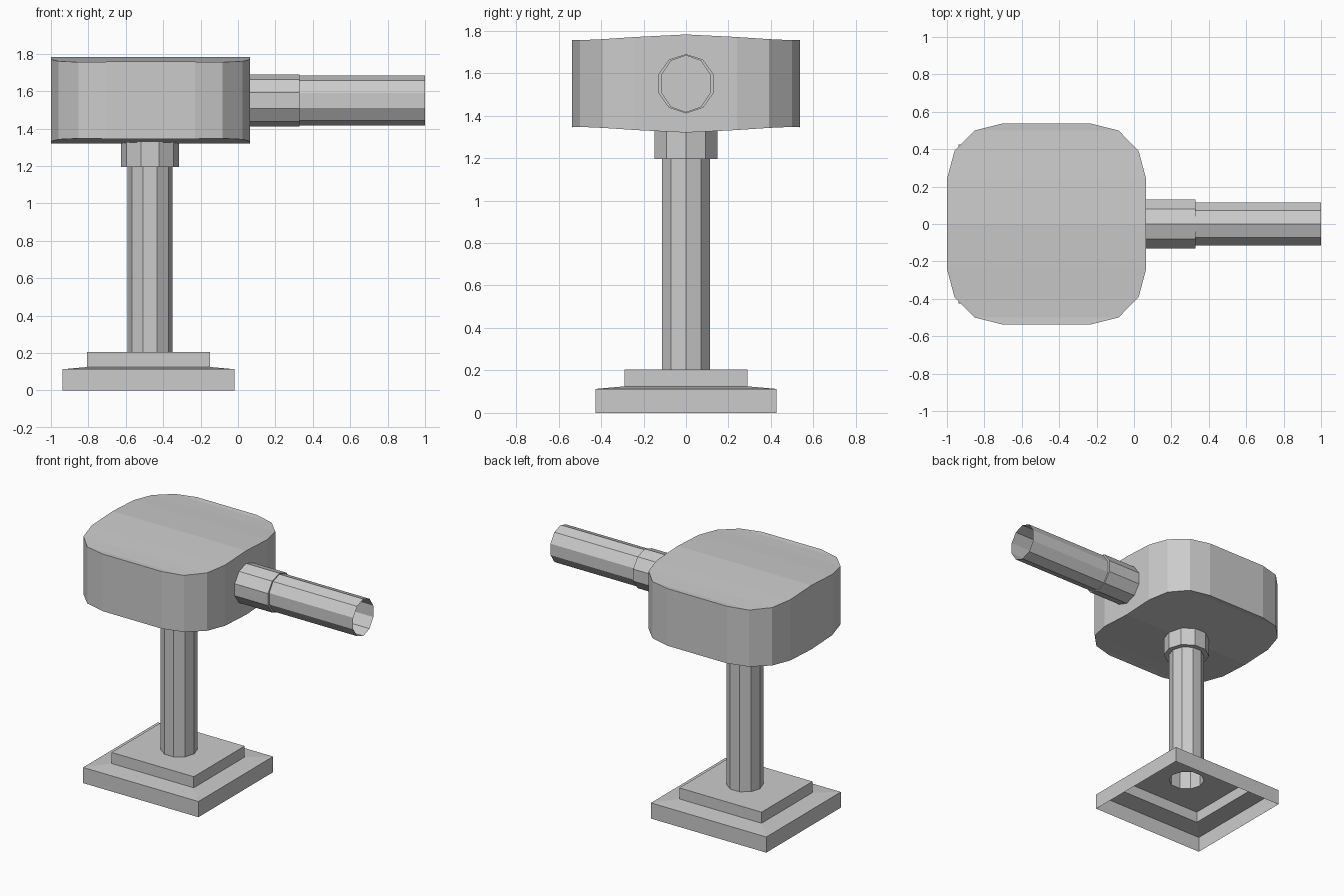
import bpy, bmesh
from math import cos, sin, pi

if "Cube" in bpy.data.objects:
    bpy.data.objects.remove(bpy.data.objects["Cube"])

CX = -0.47   # vertical axis of post
SIDES = 10


def finish(bm, name):
    bmesh.ops.recalc_face_normals(bm, faces=bm.faces[:])
    me = bpy.data.meshes.new(name)
    bm.to_mesh(me)
    bm.free()
    ob = bpy.data.objects.new(name, me)
    bpy.context.collection.objects.link(ob)
    return ob


def skin(bm, loops):
    """Join successive closed loops of points with quads; return vertex loops."""
    rings = [[bm.verts.new(p) for p in loop] for loop in loops]
    for a, b in zip(rings, rings[1:]):
        n = len(a)
        for i in range(n):
            j = (i + 1) % n
            bm.faces.new((a[i], a[j], b[j], b[i]))
    return rings


def decagon():
    return [(cos(2 * pi * i / SIDES), sin(2 * pi * i / SIDES)) for i in range(SIDES)]


# Post: open tube with a wider collar under the head
bm = bmesh.new()
skin(bm, [[(CX + r * c, r * s, z) for c, s in decagon()]
          for r, z in ((0.12, 0.205), (0.12, 1.195), (0.155, 1.195), (0.155, 1.33))])
finish(bm, "post")

# Spout: open horizontal tube with a wider sleeve next to the head
bm = bmesh.new()
skin(bm, [[(x, ry * s, 1.55 + rz * c) for c, s in decagon()]
          for x, ry, rz in ((0.06, 0.137, 0.14), (0.33, 0.137, 0.14),
                            (0.33, 0.121, 0.133), (1.0, 0.121, 0.133))])
finish(bm, "side_tube")

# Stepped base: hollow below, with a hole in the top where the post meets it
bm = bmesh.new()
tiers = ((0.46, 0.425, 0.0), (0.46, 0.425, 0.113),
         (0.328, 0.29, 0.125), (0.328, 0.29, 0.205))
rings = skin(bm, [[(-0.478 + sx * hx, sy * hy, z)
                   for sx, sy in ((-1, -1), (1, -1), (1, 1), (-1, 1))]
                  for hx, hy, z in tiers])
hole = [bm.verts.new((CX + 0.12 * c, 0.12 * s, 0.205)) for c, s in decagon()]
edges = [bm.edges.new((hole[i], hole[(i + 1) % SIDES])) for i in range(SIDES)]
top = rings[-1]
edges += [bm.edges.get((top[i], top[(i + 1) % 4])) for i in range(4)]
bmesh.ops.triangle_fill(bm, edges=edges, use_beauty=True, normal=(0, 0, 1))
finish(bm, "stepped_base")

# Head: rounded block, slightly crowned above and below; rows of (y, half x, z drop)
half = ((0.0, 0.5325, 0.0), (0.24, 0.5325, 0.012), (0.39, 0.4925, 0.022),
        (0.5, 0.385, 0.027), (0.537, 0.2375, 0.025))
rows = [(-y, h, d) for y, h, d in half[:0:-1]] + list(half)
bm = bmesh.new()
rings = skin(bm, [[(-0.4675 - h, y, 1.32 + d), (-0.4675 + h, y, 1.32 + d),
                   (-0.4675 + h, y, 1.782 - d), (-0.4675 - h, y, 1.782 - d)]
                  for y, h, d in rows])
bm.faces.new(rings[0])
bm.faces.new(rings[-1])
finish(bm, "head")
